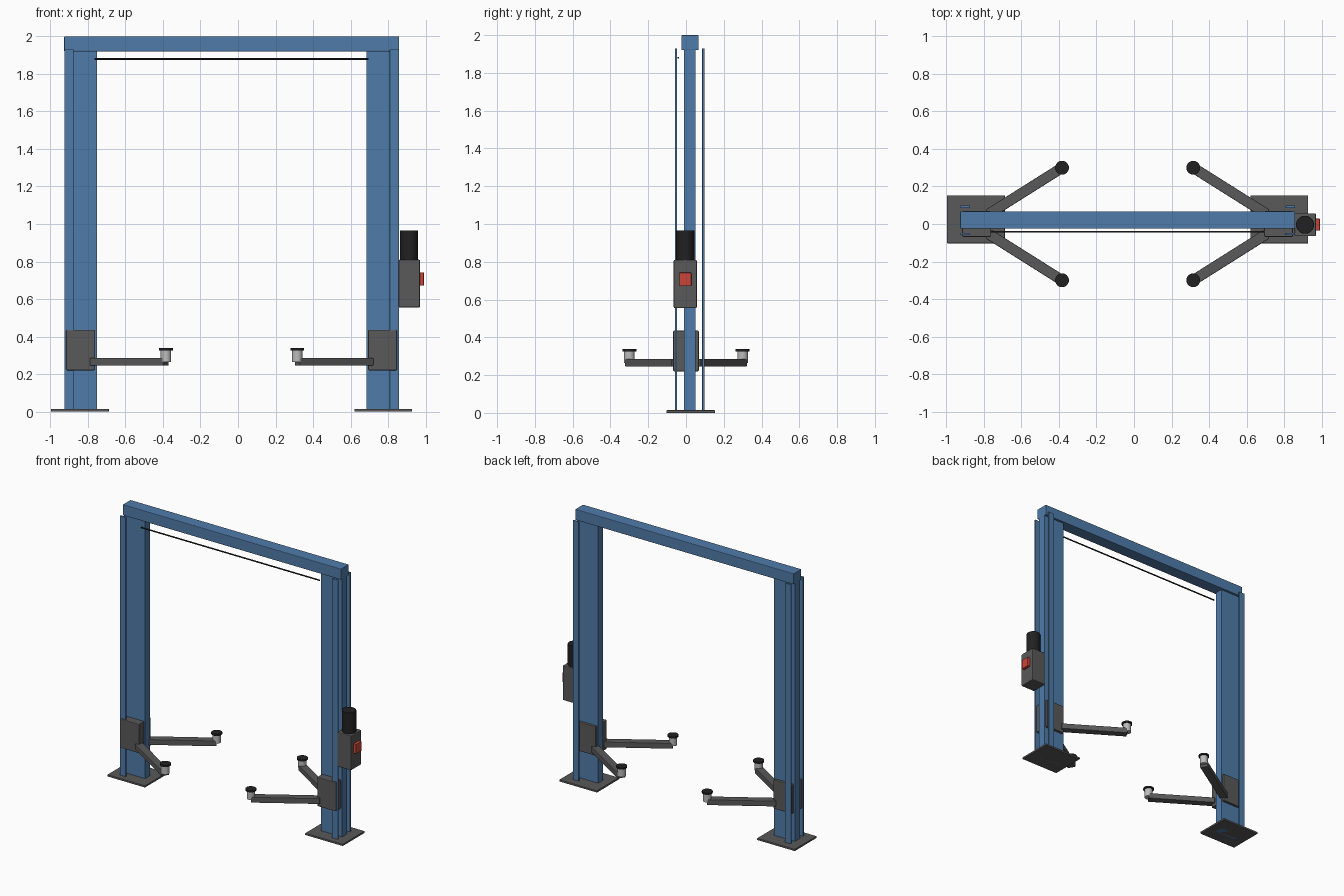
import bpy, math
from mathutils import Vector

if "Cube" in bpy.data.objects:
    bpy.data.objects.remove(bpy.data.objects["Cube"])

CX = -0.034   # mirror plane between the two posts


def material(name, rgb):
    m = bpy.data.materials.new(name)
    m.diffuse_color = (*rgb, 1)
    m.use_nodes = True
    m.node_tree.nodes["Principled BSDF"].inputs["Base Color"].default_value = m.diffuse_color
    return m


BLUE = material("blue_paint", (0.08, 0.2, 0.4))
STEEL = material("dark_steel", (0.1, 0.1, 0.1))
BLACK = material("black_rubber", (0.015, 0.015, 0.015))
RED = material("red_switch", (0.6, 0.06, 0.04))
LIGHT = material("light_metal", (0.5, 0.5, 0.5))


def finish(name, mat, bevel):
    ob = bpy.context.object
    ob.name = name
    ob.data.materials.append(mat)
    if bevel:
        mod = ob.modifiers.new("soft_edges", 'BEVEL')
        mod.width = bevel
        mod.segments = 2
    return ob


def box(name, xs, ys, zs, mat, bevel=0.0):
    lo, hi = (Vector(v) for v in zip(*(sorted(r) for r in (xs, ys, zs))))
    bpy.ops.mesh.primitive_cube_add(size=1, location=(lo + hi) / 2)
    bpy.context.object.scale = hi - lo
    bpy.ops.object.transform_apply(location=False, rotation=False, scale=True)
    return finish(name, mat, bevel)


def cylinder(name, center, r, z0, z1, mat, bevel=0.0):
    bpy.ops.mesh.primitive_cylinder_add(
        vertices=32, radius=r, depth=z1 - z0,
        location=(center[0], center[1], (z0 + z1) / 2))
    ob = finish(name, mat, bevel)
    bpy.ops.object.shade_smooth_by_angle()
    return ob


def arm(name, start, end, width, z0, z1):
    d = Vector(end) - Vector(start)
    mid = (Vector(end) + Vector(start)) / 2
    h, w = d.length / 2, width / 2
    ob = box(name, (-h, h), (-w, w), (z0, z1), STEEL, 0.004)
    ob.location.x, ob.location.y = mid
    ob.rotation_euler.z = math.atan2(d.y, d.x)


for side, s in (("left", -1), ("right", 1)):
    def sx(*d):   # distances outward from the centre plane
        return [CX + s * v for v in d]

    # post: central bar plus two outer flanges on a floor plate
    box(f"{side}_base_plate", sx(0.655, 0.963), (-0.103, 0.153), (0, 0.014), STEEL, 0.002)
    box(f"{side}_post", sx(0.719, 0.892), (-0.01, 0.05), (0, 1.93), BLUE)
    for face, y in (("front", -0.053), ("back", 0.092)):
        box(f"{side}_{face}_flange", sx(0.843, 0.892), (y - 0.006, y + 0.006),
            (0, 1.93), BLUE, 0.002)

    # sliding carriage with two swing arms and lifting pads
    box(f"{side}_carriage", sx(0.728, 0.882), (-0.068, 0.068), (0.22, 0.435), STEEL, 0.005)
    for face, t in (("front", -1), ("back", 1)):
        pad = (sx(0.35)[0], 0.3 * t)
        arm(f"{side}_{face}_arm", (sx(0.742)[0], 0.053 * t), pad, 0.056, 0.245, 0.286)
        cylinder(f"{side}_{face}_pad_post", pad, 0.028, 0.265, 0.328, LIGHT)
        cylinder(f"{side}_{face}_pad", pad, 0.037, 0.326, 0.338, BLACK)

# overhead beam and safety cable
box("top_beam", (CX - 0.893, CX + 0.893), (-0.024, 0.067), (1.92, 2.0), BLUE, 0.004)
cable = cylinder("cable", (CX, -0.041), 0.005, -0.73, 0.73, BLACK)
cable.rotation_euler.y = math.pi / 2
cable.location.z = 1.88

# power unit on the right post
box("power_unit", (0.857, 0.97), (-0.065, 0.057), (0.555, 0.81), STEEL, 0.005)
cylinder("motor", (0.912, -0.004), 0.048, 0.805, 0.966, BLACK, 0.002)
box("switch", (0.968, 0.991), (-0.035, 0.028), (0.672, 0.742), RED, 0.002)
